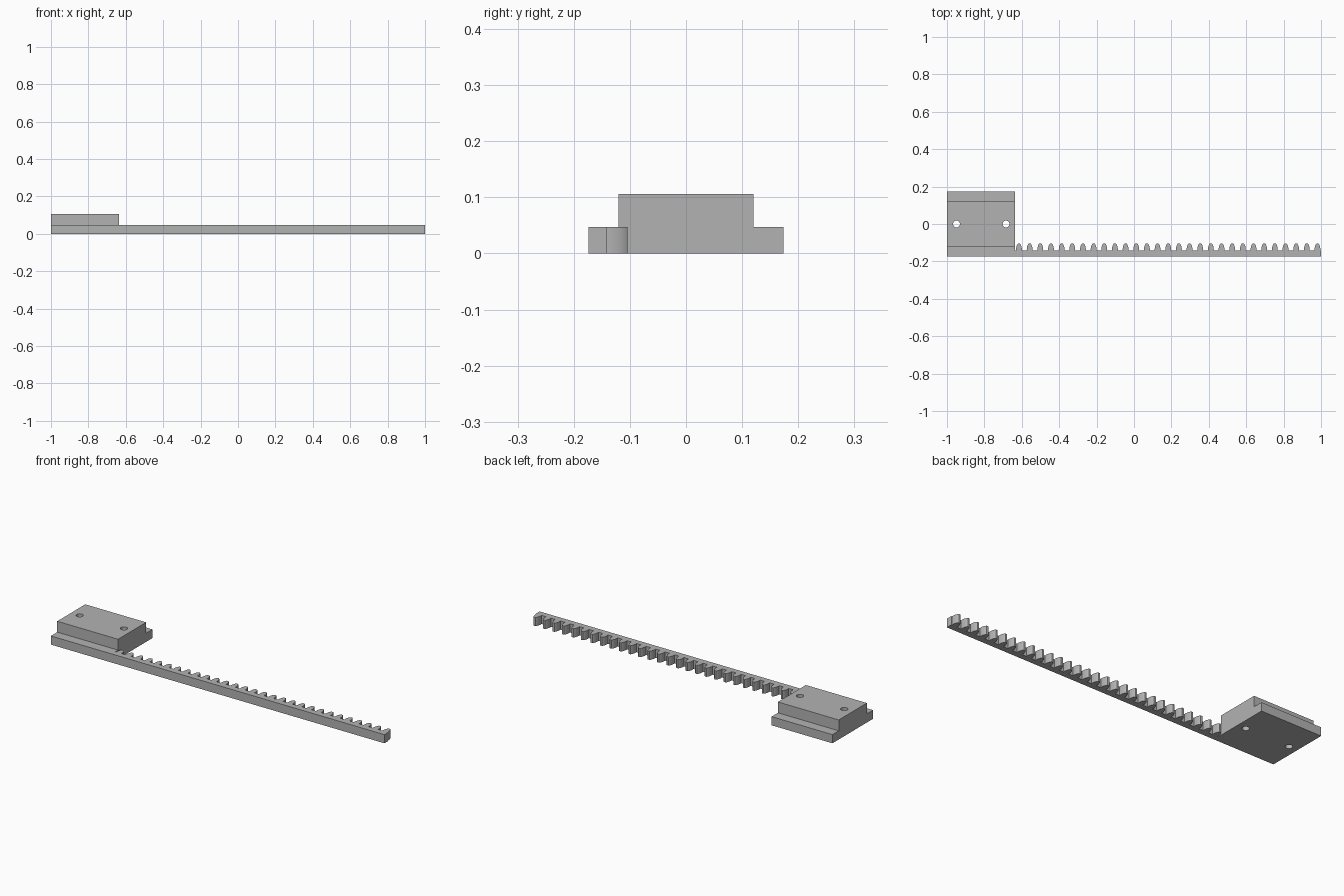
import bpy
import bmesh
import math

cube = bpy.data.objects.get("Cube")
if cube:
    bpy.data.objects.remove(cube, do_unlink=True)

# Main dimensions
BLOCK_LEFT, BLOCK_RIGHT = -1.0, -0.635
HALF_DEPTH, CAP_DEPTH = 0.174, 0.12
BASE_H, TOTAL_H = 0.047, 0.106
ROOT_Y = -0.142
FIRST, PITCH, TEETH = -0.615, 0.057, 29
# Half a tooth: (half width, height above the root line)
FLANK = [(0.015, 0), (0.0155, 0.008), (0.0145, 0.017), (0.012, 0.026), (0.009, 0.033), (0.005, 0.038)]

grey = bpy.data.materials.new("plain grey")
grey.use_nodes = True
COLOUR = (0.45, 0.45, 0.45, 1)
grey.diffuse_color = COLOUR
grey.node_tree.nodes["Principled BSDF"].inputs["Base Color"].default_value = COLOUR


def prism(name, outline, z0, z1):
    """Extrude a flat outline from z0 up to z1."""
    bm = bmesh.new()
    face = bm.faces.new([bm.verts.new((x, y, z0)) for x, y in outline])
    out = bmesh.ops.extrude_face_region(bm, geom=[face])
    top = [v for v in out["geom"] if isinstance(v, bmesh.types.BMVert)]
    bmesh.ops.translate(bm, verts=top, vec=(0, 0, z1 - z0))
    bmesh.ops.recalc_face_normals(bm, faces=bm.faces)
    mesh = bpy.data.meshes.new(name)
    bm.to_mesh(mesh)
    bm.free()
    mesh.materials.append(grey)
    obj = bpy.data.objects.new(name, mesh)
    bpy.context.collection.objects.link(obj)
    return obj


def combine(target, tool, operation):
    """Apply a boolean and remove its helper."""
    mod = target.modifiers.new(operation.title(), "BOOLEAN")
    mod.operation = operation
    mod.solver = "EXACT"
    mod.object = tool
    bpy.context.view_layer.objects.active = target
    bpy.ops.object.modifier_apply(modifier=mod.name)
    bpy.data.objects.remove(tool, do_unlink=True)


# Base flange and toothed bar share one plan outline
plan = [(BLOCK_LEFT, HALF_DEPTH), (BLOCK_LEFT, -HALF_DEPTH), (1, -HALF_DEPTH), (1, ROOT_Y)]
for i in reversed(range(TEETH)):
    centre = FIRST + i * PITCH
    plan += [(centre + w, ROOT_Y + h) for w, h in FLANK]
    plan += [(centre - w, ROOT_Y + h) for w, h in reversed(FLANK)]
plan += [(BLOCK_RIGHT, ROOT_Y), (BLOCK_RIGHT, HALF_DEPTH)]
rack = prism("toothed_rack_with_mount", plan, 0, BASE_H)

# Raised mounting block
cap = prism("mounting_block", [(BLOCK_LEFT, -CAP_DEPTH), (BLOCK_RIGHT, -CAP_DEPTH),
                               (BLOCK_RIGHT, CAP_DEPTH), (BLOCK_LEFT, CAP_DEPTH)], BASE_H / 2, TOTAL_H)
combine(rack, cap, "UNION")

# Screw holes right through the block
for x in (-0.949, -0.684):
    ring = [(x + 0.018 * math.cos(a), 0.018 * math.sin(a))
            for a in (math.tau * k / 32 for k in range(32))]
    combine(rack, prism("screw_hole_cutter", ring, -0.05, TOTAL_H + 0.05), "DIFFERENCE")

# Smooth the tooth flanks and hole walls, keep the hard edges
bpy.ops.object.select_all(action="DESELECT")
rack.select_set(True)
bpy.context.view_layer.objects.active = rack
bpy.ops.object.shade_smooth_by_angle(angle=math.radians(30))
